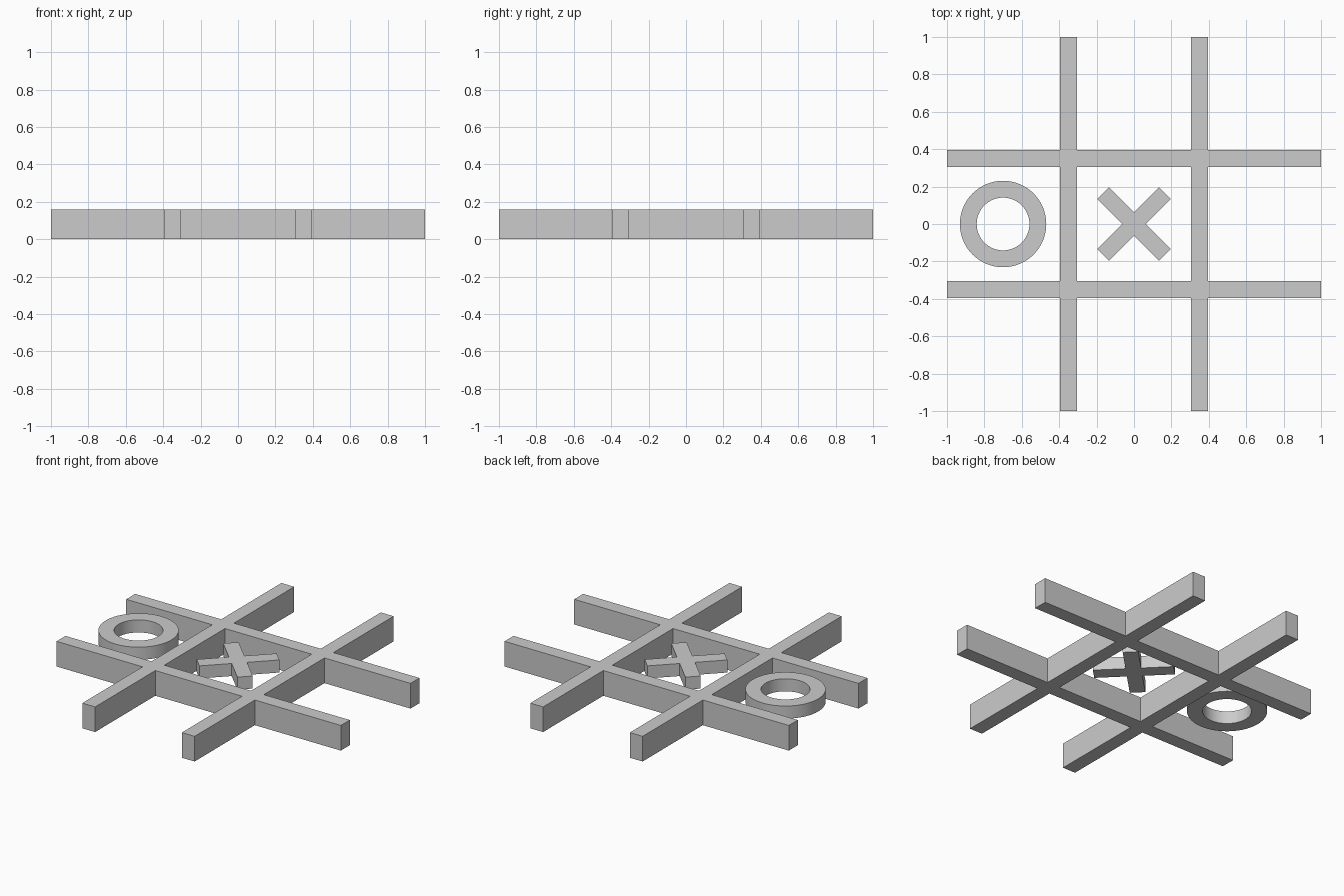
import bpy, bmesh
from math import pi
from mathutils import Matrix, Vector

if "Cube" in bpy.data.objects:
    bpy.data.objects.remove(bpy.data.objects["Cube"])

TOP = 0.16        # common top height of every part
PIECE_Z = 0.08    # underside of the raised game pieces
BAR = 0.09        # bar width


def finish(name, bm):
    bmesh.ops.recalc_face_normals(bm, faces=bm.faces)
    mesh = bpy.data.meshes.new(name)
    bm.to_mesh(mesh)
    bm.free()
    obj = bpy.data.objects.new(name, mesh)
    bpy.context.collection.objects.link(obj)
    return obj


def crossed_bars(name, centres, half_length, z0, z1, angle=0.0):
    """Bars crossing in x and y, merged into one clean solid."""
    cuts = [-half_length]
    for c in centres:
        cuts += [c - BAR / 2, c + BAR / 2]
    cuts.append(half_length)
    n = len(cuts)
    bm = bmesh.new()
    verts = [[bm.verts.new((x, y, z0)) for y in cuts] for x in cuts]
    for i in range(n - 1):
        for j in range(n - 1):
            if i % 2 or j % 2:      # odd strips are bars
                bm.faces.new((verts[i][j], verts[i + 1][j],
                              verts[i + 1][j + 1], verts[i][j + 1]))
    bmesh.ops.delete(bm, geom=[v for v in bm.verts if not v.link_faces], context='VERTS')
    ext = bmesh.ops.extrude_face_region(bm, geom=bm.faces[:], use_keep_orig=True)
    top = [g for g in ext['geom'] if isinstance(g, bmesh.types.BMVert)]
    bmesh.ops.translate(bm, verts=top, vec=(0, 0, z1 - z0))
    bmesh.ops.rotate(bm, verts=bm.verts, cent=(0, 0, 0), matrix=Matrix.Rotation(angle, 3, 'Z'))
    return finish(name, bm)


def flat_ring(name, centre, r_in, r_out, z0, z1, steps=64):
    """Rectangular section spun about a vertical axis."""
    bm = bmesh.new()
    section = [bm.verts.new((centre[0] + r, centre[1], z))
               for r, z in ((r_in, z0), (r_out, z0), (r_out, z1), (r_in, z1))]
    edges = [bm.edges.new((section[k], section[(k + 1) % 4])) for k in range(4)]
    bmesh.ops.spin(bm, geom=section + edges, cent=Vector((*centre, 0)), axis=(0, 0, 1),
                   angle=2 * pi, steps=steps, use_merge=False)
    bmesh.ops.remove_doubles(bm, verts=bm.verts, dist=1e-4)
    return finish(name, bm)


# Playing grid: two bars each way
crossed_bars("playing_grid", (-0.35, 0.35), 1.0, 0.0, TOP)

# Cross piece in the middle cell
crossed_bars("cross_piece", (0.0,), 0.234, PIECE_Z, TOP, pi / 4)

# Ring piece in the left cell
ring = flat_ring("ring_piece", (-0.70, 0.0), 0.141, 0.231, PIECE_Z, TOP)
bpy.context.view_layer.objects.active = ring
ring.select_set(True)
bpy.ops.object.shade_smooth_by_angle()
